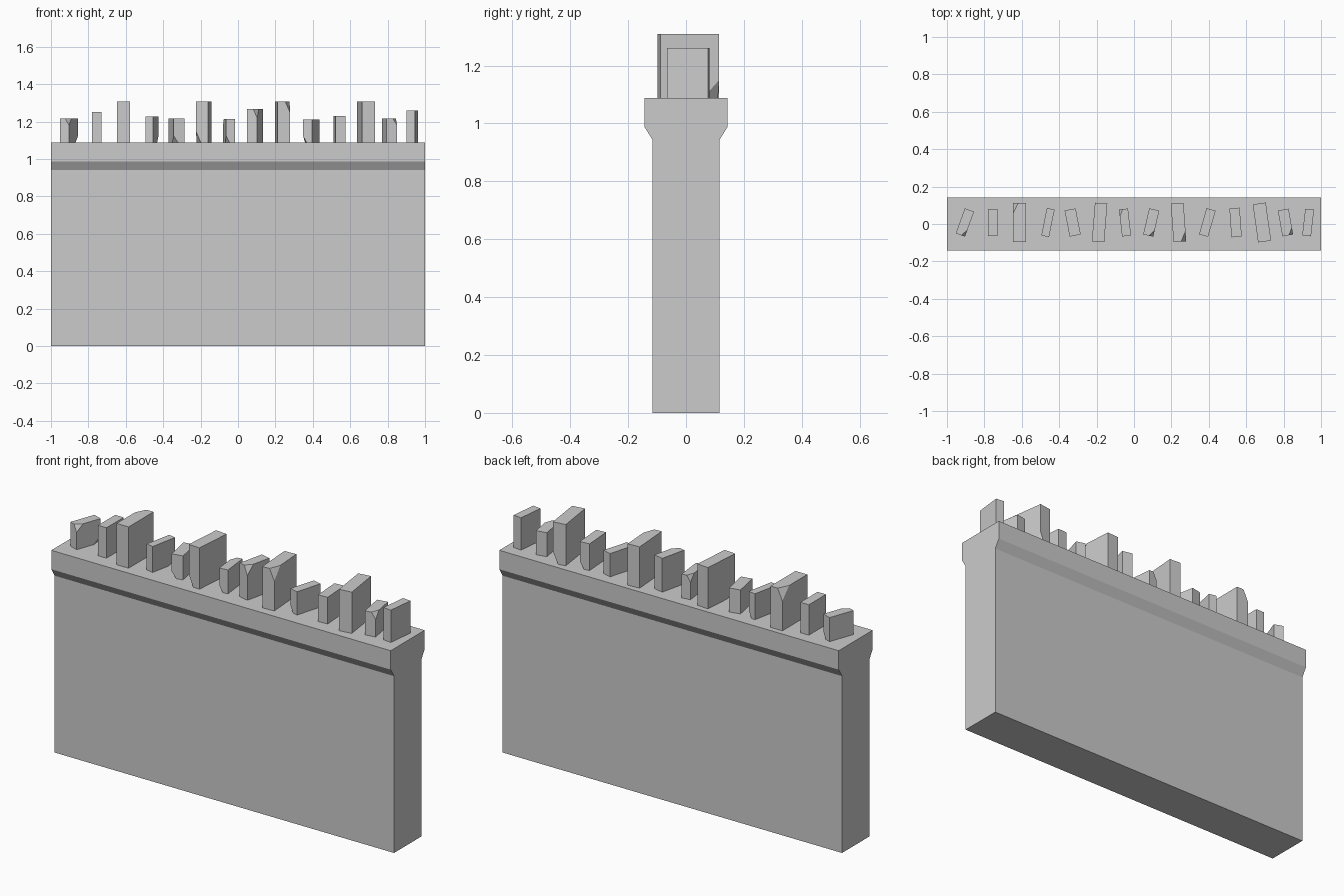
import bpy, bmesh
from math import radians
from mathutils import Vector, Matrix

if "Cube" in bpy.data.objects:
    bpy.data.objects.remove(bpy.data.objects["Cube"])

TOP = 1.088


def finish(bm, name):
    bmesh.ops.recalc_face_normals(bm, faces=bm.faces)
    me = bpy.data.meshes.new(name)
    bm.to_mesh(me)
    bm.free()
    ob = bpy.data.objects.new(name, me)
    bpy.context.collection.objects.link(ob)
    return ob


# Wall with flared coping: mirrored profile extruded along x
half = [(0.115, 0), (0.115, 0.942), (0.143, 0.987), (0.143, TOP)]
profile = half + [(-y, z) for y, z in reversed(half)]
bm = bmesh.new()
face = bm.faces.new([bm.verts.new((-1, y, z)) for y, z in profile])
ext = bmesh.ops.extrude_face_region(bm, geom=[face], use_keep_orig=True)
moved = [g for g in ext["geom"] if isinstance(g, bmesh.types.BMVert)]
bmesh.ops.translate(bm, verts=moved, vec=(2, 0, 0))
finish(bm, "wall")


def coping_stone(name, x, w, l, top, angle, chips):
    """Upright slab; each chip slices one corner given by its x, y, z signs."""
    h = top - TOP
    bm = bmesh.new()
    bmesh.ops.create_cube(bm, size=1, matrix=Matrix.Diagonal((w, l, h, 1)))
    for sx, sy, sz in chips:
        corner = Vector((sx * w / 2, sy * l / 2, sz * h / 2))
        d = (0.4 * w, 0.27 * l, 0.28 * h)
        normal = Vector((sx / d[0], sy / d[1], sz / d[2]))
        cut = bmesh.ops.bisect_plane(
            bm, geom=bm.verts[:] + bm.edges[:] + bm.faces[:],
            plane_co=corner - Vector((sx * d[0], 0, 0)),
            plane_no=normal, clear_outer=True)
        edges = [g for g in cut["geom_cut"] if isinstance(g, bmesh.types.BMEdge)]
        bmesh.ops.holes_fill(bm, edges=edges)
    bm.transform(Matrix.Translation((x, 0.008, TOP + h / 2))
                 @ Matrix.Rotation(radians(angle), 4, 'Z'))
    finish(bm, name)


# Chipped corners: front right top, back left top, front left base, back right base
FR, BL, FB, BB = (1, -1, 1), (-1, 1, 1), (-1, -1, -1), (1, 1, -1)

# Row of upright stones: x, width, length, top height, turn, chips
stones = [
    (-0.904, 0.052, 0.142, 1.216, -20, [FR, BB]),
    (-0.755, 0.050, 0.145, 1.250, 0, []),
    (-0.612, 0.070, 0.210, 1.308, 0, [BL]),
    (-0.460, 0.042, 0.150, 1.226, -11.5, [BB]),
    (-0.328, 0.060, 0.142, 1.216, 11, [FB]),
    (-0.184, 0.066, 0.207, 1.308, -4.5, [FB]),
    (-0.048, 0.048, 0.145, 1.215, 6.5, [FB, BL]),
    (0.092, 0.055, 0.143, 1.268, -13, [FR]),
    (0.238, 0.068, 0.207, 1.308, 4, [FR]),
    (0.392, 0.050, 0.145, 1.212, -16, [FB]),
    (0.543, 0.055, 0.155, 1.230, 4, [BB]),
    (0.684, 0.070, 0.205, 1.308, 8, [BB]),
    (0.810, 0.058, 0.140, 1.216, 10, [FR]),
    (0.931, 0.047, 0.143, 1.260, -6.5, []),
]
for i, args in enumerate(stones, 1):
    coping_stone(f"coping_stone_{i:02d}", *args)
